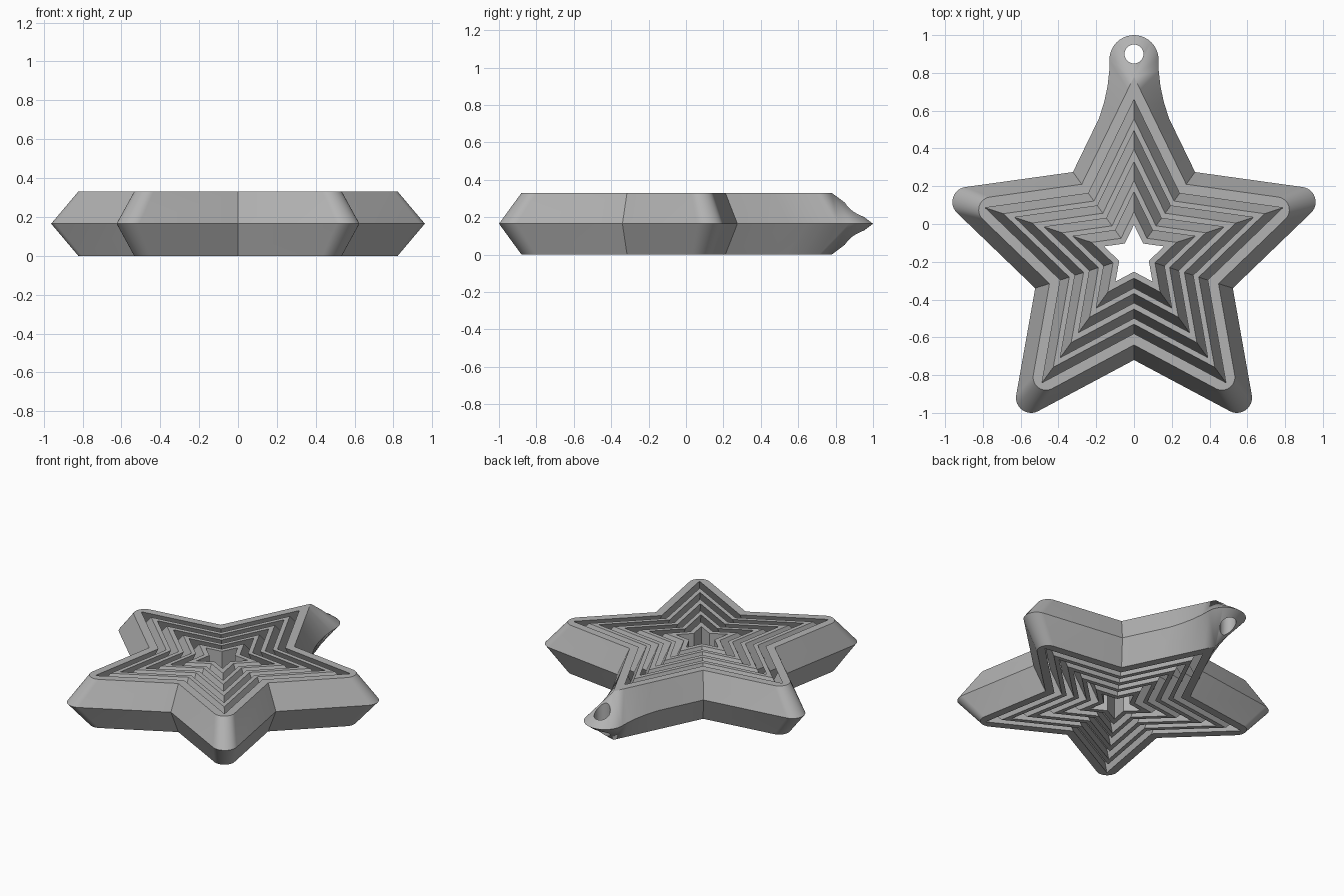
import bpy, bmesh, math
from mathutils import Vector

if "Cube" in bpy.data.objects:
    bpy.data.objects.remove(bpy.data.objects["Cube"])

CY = -0.17            # star centre in y
NOTCH, TIP = 0.55, 1.11
HALF, TOP = 0.165, 0.33
TAPER = 0.145         # widening of every wall at mid height
ARC = 12

grey = bpy.data.materials.new("grey_plastic")
grey.diffuse_color = (0.45, 0.45, 0.45, 1)
grey.use_nodes = True
grey.node_tree.nodes["Principled BSDF"].inputs["Base Color"].default_value = grey.diffuse_color


def polar(radius, degrees):
    a = math.radians(degrees)
    return Vector((radius * math.cos(a), radius * math.sin(a)))


def contour(s, rounded=False, loop=False):
    """Five-pointed outline of scale s; every variant has matching points."""
    pts = []
    for k in range(5):
        axis = 90 + 72 * k
        right, tip, left = polar(NOTCH, axis - 36), polar(TIP, axis), polar(NOTCH, axis + 36)
        arm = [right]
        if k == 0:
            # top arm, flaring into the hanging loop
            if loop:
                side = [(0.185, 0.56), (0.158, 0.645), (0.14, 0.73), (0.131, 0.81)]
                arm += [Vector((x, y - CY)) for x, y in side]
                arm += [Vector((0, 0.87 - CY)) + polar(0.13, 180 * i / 20) for i in range(21)]
                arm += [Vector((-x, y - CY)) for x, y in reversed(side)]
            else:
                steps = (0.43, 0.58, 0.73, 0.88)
                arm += [right.lerp(tip, f) for f in steps]
                arm += [tip] * 21
                arm += [left.lerp(tip, f) for f in reversed(steps)]
        else:
            for i in range(ARC + 1):
                a = axis - 64.1 + 128.2 * i / ARC
                arm.append(polar(0.927, axis) + polar(0.08, a) if rounded else tip)
        pts += arm
    return [Vector((p.x * s, p.y * s + CY)) for p in pts]


def loft_ring(name, sections):
    """Closed ring lofted through (outline, height) sections."""
    bm = bmesh.new()
    rows = [[bm.verts.new((p.x, p.y, z)) for p in pts] for pts, z in sections]
    n = len(rows[0])
    for a, b in zip(rows, rows[1:] + rows[:1]):
        for i in range(n):
            j = (i + 1) % n
            bm.faces.new((a[i], a[j], b[j], b[i]))
    bmesh.ops.remove_doubles(bm, verts=bm.verts, dist=1e-5)
    bmesh.ops.recalc_face_normals(bm, faces=bm.faces)
    mesh = bpy.data.meshes.new(name)
    bm.to_mesh(mesh)
    bm.free()
    obj = bpy.data.objects.new(name, mesh)
    bpy.context.collection.objects.link(obj)
    mesh.materials.append(grey)
    return obj


def finish(obj):
    bpy.ops.object.select_all(action='DESELECT')
    obj.select_set(True)
    bpy.context.view_layer.objects.active = obj
    bpy.ops.object.shade_smooth_by_angle(angle=math.radians(30))


# outer frame with rounded points and hanging loop
outer = loft_ring("outer_star_frame", [
    (contour(0.855, True), 0),
    (contour(1, True, True), HALF),
    (contour(0.855, True), TOP),
    (contour(0.746), TOP),
    (contour(0.746 + TAPER), HALF),
    (contour(0.746), 0)])

# hole through the hanging loop
bpy.ops.mesh.primitive_cylinder_add(vertices=32, radius=0.05, depth=1, location=(0, 0.9, HALF))
cutter = bpy.context.object
cutter.name = "loop_hole_cutter"
cutter.hide_render = True
cutter.data.materials.append(grey)
mod = outer.modifiers.new("loop_hole", 'BOOLEAN')
mod.operation = 'DIFFERENCE'
mod.solver = 'EXACT'
mod.object = cutter
bpy.context.view_layer.objects.active = outer
bpy.ops.object.modifier_apply(modifier=mod.name)
bpy.data.objects.remove(cutter)
finish(outer)

# nested inner stars, the last one with a straight central hole
for i, (out, inn) in enumerate([(0.655, 0.598), (0.51, 0.45), (0.36, 0.306), (0.212, 0.15)]):
    inner_mid = inn if i == 3 else inn + TAPER
    ring = loft_ring(f"inner_star_{i + 1}", [
        (contour(out), 0),
        (contour(out + TAPER), HALF),
        (contour(out), TOP),
        (contour(inn), TOP),
        (contour(inner_mid), HALF),
        (contour(inn), 0)])
    finish(ring)
